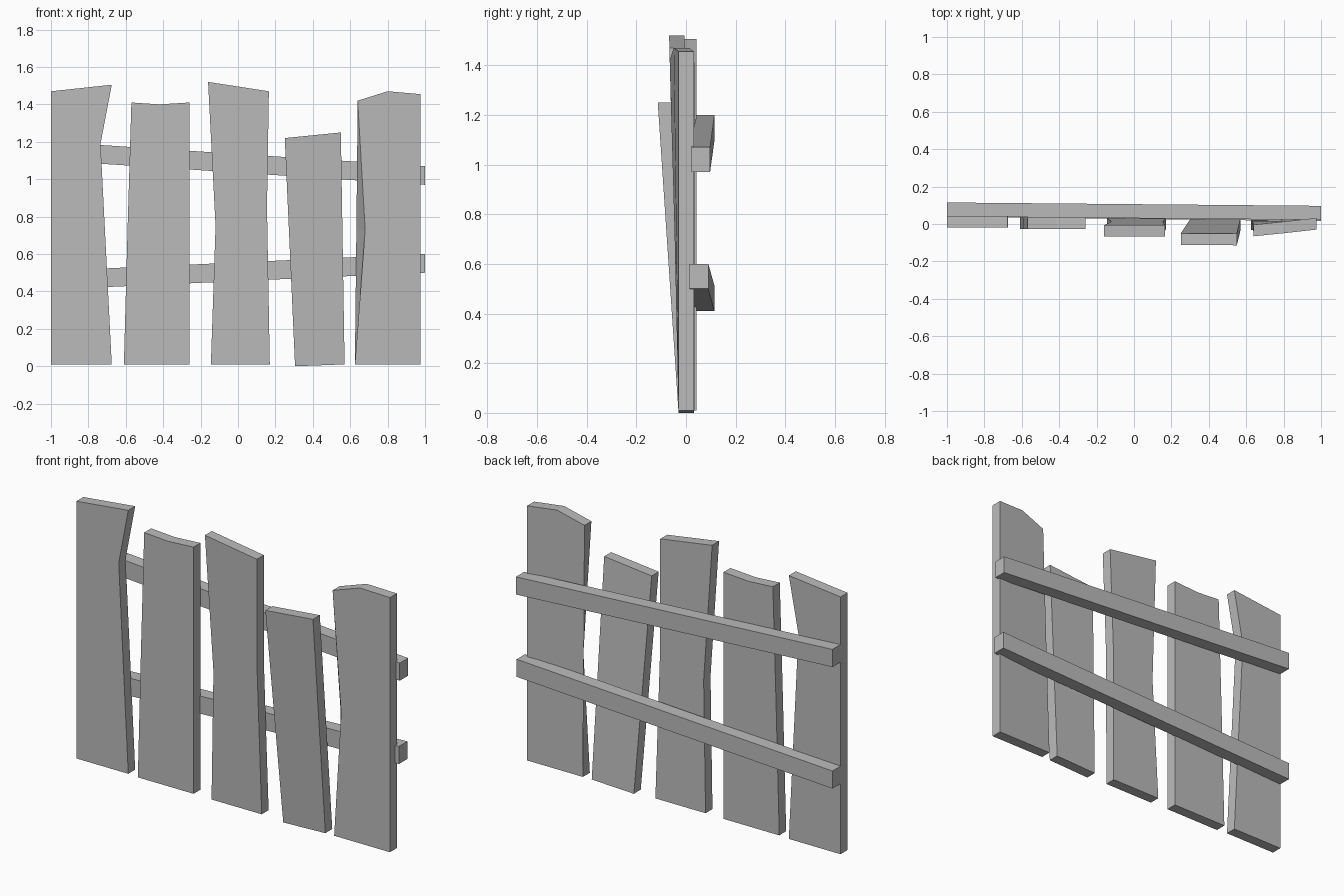
import bpy
import bmesh

cube = bpy.data.objects.get("Cube")
if cube:
    bpy.data.objects.remove(cube, do_unlink=True)

# One weathered grey for the whole fence
grey = bpy.data.materials.new("weathered_grey")
grey.use_nodes = True
colour = (0.5, 0.5, 0.5, 1)
grey.diffuse_color = colour
grey.node_tree.nodes["Principled BSDF"].inputs["Base Color"].default_value = colour


def prism(name, front, back):
    """Solid between two matching outlines."""
    bm = bmesh.new()
    f = [bm.verts.new(p) for p in front]
    b = [bm.verts.new(p) for p in back]
    bm.faces.new(f)
    bm.faces.new(b[::-1])
    for i in range(len(f)):
        j = (i + 1) % len(f)
        bm.faces.new((f[i], b[i], b[j], f[j]))
    bmesh.ops.recalc_face_normals(bm, faces=bm.faces)
    mesh = bpy.data.meshes.new(name)
    bm.to_mesh(mesh)
    bm.free()
    mesh.materials.append(grey)
    obj = bpy.data.objects.new(name, mesh)
    bpy.context.collection.objects.link(obj)
    return obj


def plank(name, outline, y, lean=0.0, twist=None, back_outline=None):
    """Upright board; lean tips it forward, twist tips only its right side."""
    def place(points, offset):
        placed = []
        for x, z in points:
            amount = lean
            if twist:
                amount = twist * (max(p[0] for p in outline) - x)
            placed.append((x, y + offset + amount * z, z))
        return placed
    return prism(name, place(outline, 0), place(back_outline or outline, 0.062))


def rail(name, left_z, right_z, right_y):
    """Sloping crossbar behind the planks."""
    def end(x, y, z):
        return [(x, y, z), (x, y + 0.075, z), (x, y + 0.075, z + 0.1), (x, y, z + 0.1)]
    return prism(name, end(-1, 0.04, left_z), end(1, right_y, right_z))


# Planks, from the model's right to its left
plank("notched_plank", [(-1, 0.01), (-0.675, 0.01), (-0.735, 1.19),
                        (-0.675, 1.505), (-1, 1.47)], -0.02)
plank("dipped_plank", [(-0.61, 0.01), (-0.26, 0.01), (-0.26, 1.41),
                       (-0.42, 1.4), (-0.57, 1.41), (-0.59, 0.75)], -0.027)
plank("tall_plank", [(-0.145, 0.01), (0.17, 0.01), (0.155, 0.85), (0.165, 1.47),
                     (-0.16, 1.52), (-0.12, 0.75)], -0.03, lean=-0.025)
plank("leaning_plank", [(0.305, 0), (0.57, 0.01), (0.55, 1.25), (0.25, 1.22)],
      -0.03, lean=-0.067)

# Twisted plank, chipped along the front of one edge only
right_side = [(0.975, 0.01), (0.975, 1.455), (0.8, 1.47), (0.64, 1.42)]
plank("twisted_plank", [(0.625, 0.01)] + right_side + [(0.68, 0.73)], -0.03,
      twist=-0.075, back_outline=[(0.625, 0.01)] + right_side + [(0.633, 0.73)])

# Crossbars
rail("upper_rail", 1.1, 0.97, 0.022)
rail("lower_rail", 0.41, 0.5, 0.015)
